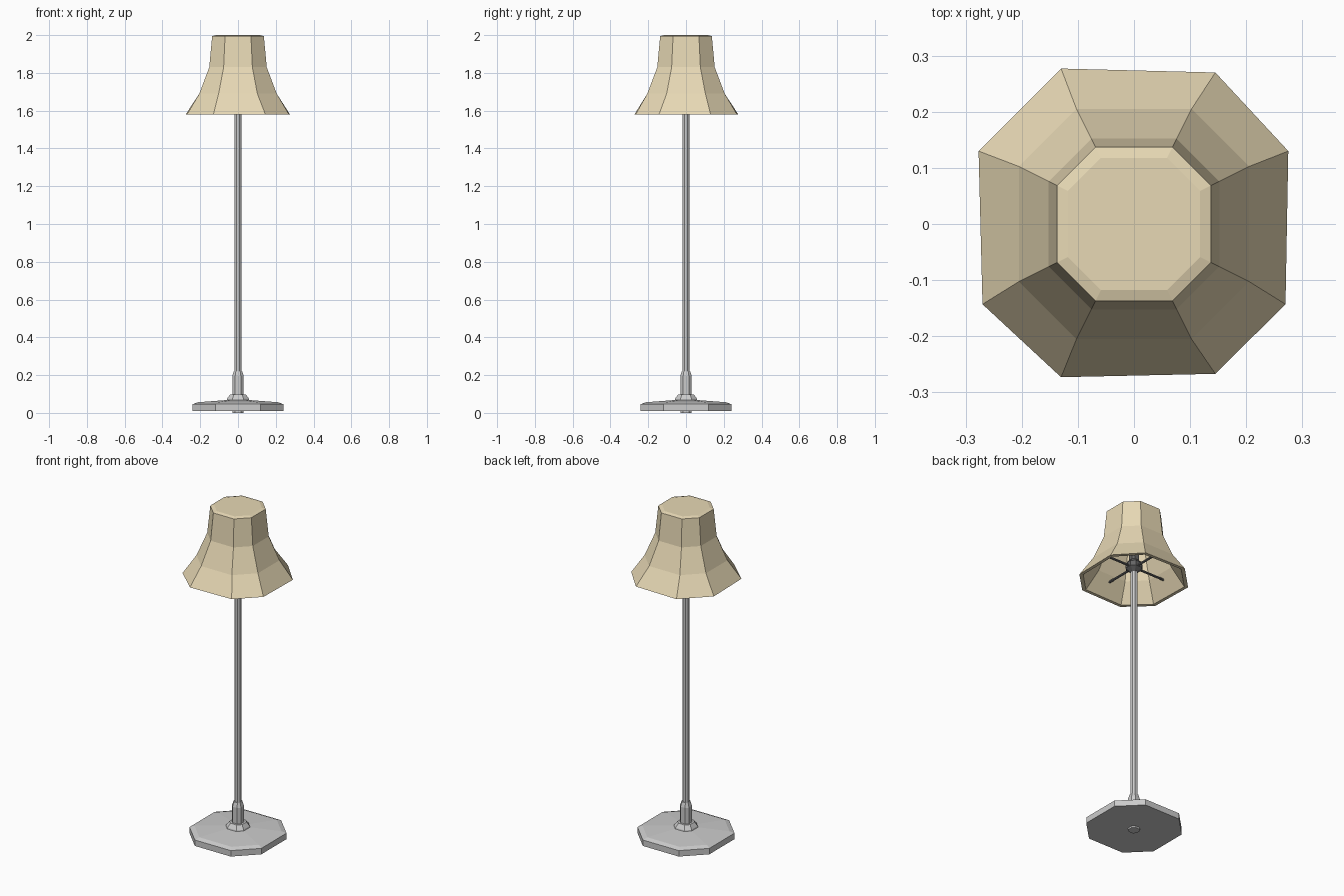
import bpy, bmesh, math
from mathutils import Vector

if "Cube" in bpy.data.objects:
    bpy.data.objects.remove(bpy.data.objects["Cube"])


def material(name, color):
    m = bpy.data.materials.new(name)
    m.diffuse_color = color
    m.use_nodes = True
    m.node_tree.nodes["Principled BSDF"].inputs["Base Color"].default_value = m.diffuse_color
    return m


cream = material("cream_fabric", (0.80, 0.69, 0.46, 1))
dark = material("dark_metal", (0.13, 0.13, 0.13, 1))


def octagon(r, z):
    # wide-cornered octagon: short half-side is half the apothem
    h = r / 2
    pts = [(r, -h), (r, h), (h, r), (-h, r), (-r, h), (-r, -h), (-h, -r), (h, -r)]
    return [(x, y, z) for x, y in pts]


def loft(name, rings, mat=None):
    # closed solid through successive octagon rings
    bm = bmesh.new()
    loops = [[bm.verts.new(p) for p in ring] for ring in rings]
    for a, b in zip(loops, loops[1:]):
        for i in range(8):
            j = (i + 1) % 8
            bm.faces.new((a[i], a[j], b[j], b[i]))
    bm.faces.new(loops[0][::-1])
    bm.faces.new(loops[-1])
    bmesh.ops.recalc_face_normals(bm, faces=bm.faces)
    me = bpy.data.meshes.new(name)
    bm.to_mesh(me)
    bm.free()
    ob = bpy.data.objects.new(name, me)
    bpy.context.collection.objects.link(ob)
    if mat:
        me.materials.append(mat)
    return ob


def turned(name, profile, mat=None):
    return loft(name, [octagon(r, z) for r, z in profile], mat)


def rod(name, a, b, r, mat):
    a, b = Vector(a), Vector(b)
    d = b - a
    bpy.ops.mesh.primitive_cylinder_add(vertices=6, radius=r, depth=d.length, location=(a + b) / 2)
    ob = bpy.context.object
    ob.name = name
    ob.rotation_euler = d.to_track_quat('Z', 'Y').to_euler()
    ob.data.materials.append(mat)


# Shade: thick flared shell with a closed top and a slightly uneven lower rim
rim = [(0.27, -0.143, 1.58), (0.275, 0.13, 1.58), (0.145, 0.27, 1.58), (-0.13, 0.277, 1.58),
       (-0.277, 0.13, 1.58), (-0.27, -0.143, 1.58), (-0.13, -0.273, 1.58), (0.145, -0.267, 1.58)]
inner_rim = [(x * 0.93, y * 0.93, z) for x, y, z in rim]
loft("lamp_shade", [octagon(0.118, 2.0), octagon(0.137, 1.994), octagon(0.152, 1.83),
                    octagon(0.205, 1.69), rim, inner_rim, octagon(0.188, 1.69),
                    octagon(0.136, 1.83), octagon(0.122, 1.975)], cream)

# Base plate, collar and foot
turned("base_plate", [(0.24, 0.01), (0.24, 0.046), (0.215, 0.056), (0.06, 0.068)])
turned("base_foot", [(0.03, 0.0), (0.03, 0.012)])
turned("base_collar", [(0.062, 0.06), (0.058, 0.075), (0.042, 0.098), (0.028, 0.098)])

# Pole with thicker lower sleeve
turned("pole_sleeve", [(0.03, 0.09), (0.03, 0.195), (0.022, 0.222), (0.018, 0.222)])
turned("pole", [(0.018, 0.2), (0.018, 1.66)])

# Socket, bulb and supports hidden inside the shade
turned("socket", [(0.018, 1.63), (0.042, 1.65), (0.042, 1.68), (0.026, 1.70), (0.026, 1.75)], dark)
turned("bulb", [(0.02, 1.75), (0.045, 1.80), (0.045, 1.84), (0.02, 1.88)], cream)
for i in range(4):
    a = i * math.pi / 2
    c, s = math.cos(a), math.sin(a)
    rod(f"shade_support_{i + 1}", (0.02 * c, 0.02 * s, 1.66), (0.21 * c, 0.21 * s, 1.66), 0.007, dark)

# Pull cord with a small knob
rod("pull_cord", (-0.06, -0.06, 1.60), (-0.06, -0.06, 1.66), 0.003, dark)
bpy.ops.mesh.primitive_ico_sphere_add(subdivisions=1, radius=0.014, location=(-0.06, -0.06, 1.60))
bpy.context.object.name = "pull_knob"
bpy.context.object.data.materials.append(dark)
